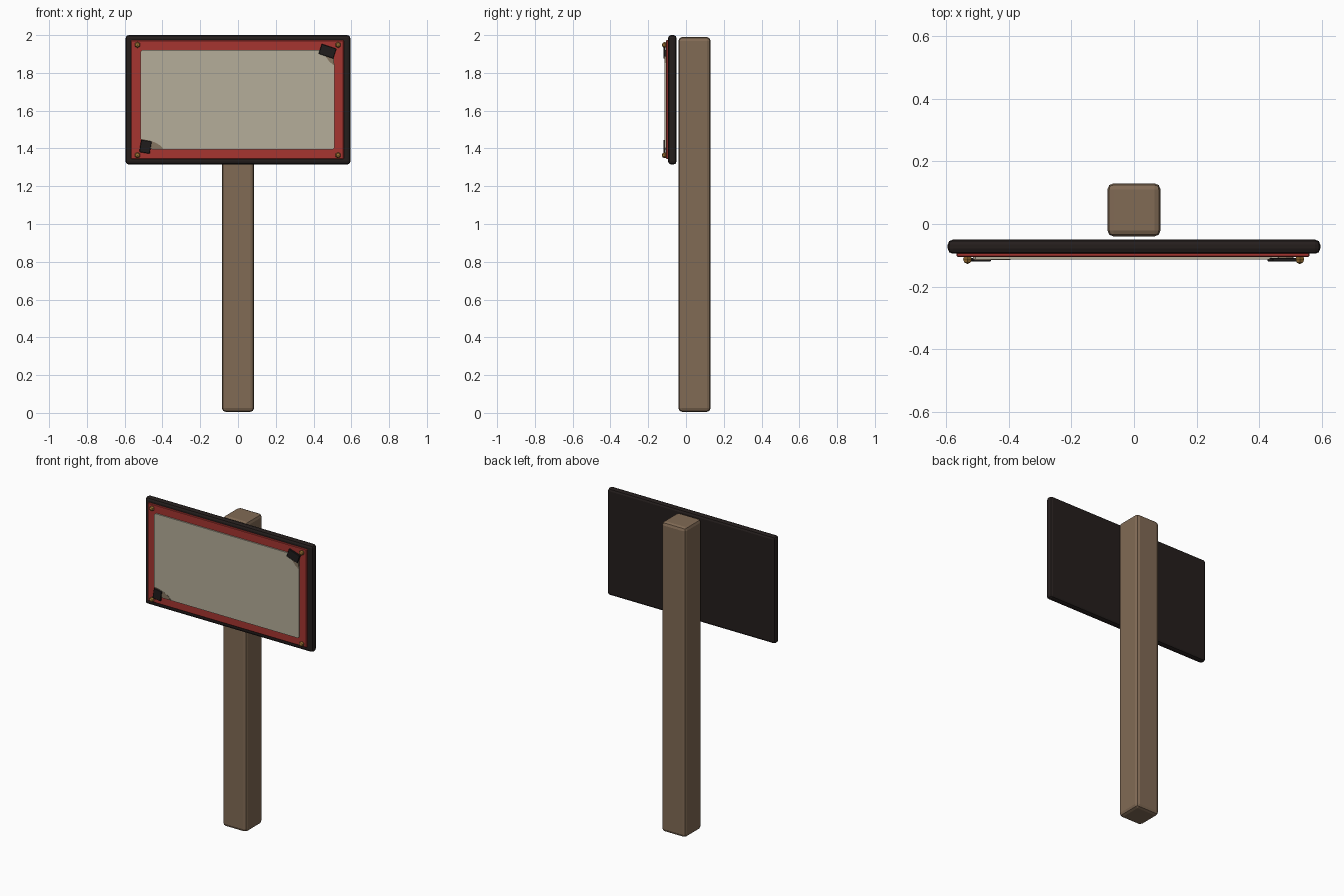
import bpy, bmesh, math
from mathutils import Matrix, Vector

if "Cube" in bpy.data.objects:
    bpy.data.objects.remove(bpy.data.objects["Cube"])


def material(name, rgb):
    m = bpy.data.materials.new(name)
    m.diffuse_color = (*rgb, 1)
    m.use_nodes = True
    m.node_tree.nodes["Principled BSDF"].inputs["Base Color"].default_value = m.diffuse_color
    return m


WOOD = material("brown wood", (0.22, 0.145, 0.09))
DARK = material("dark board", (0.018, 0.013, 0.012))
RED = material("red paint", (0.38, 0.036, 0.03))
PAPER = material("aged paper", (0.46, 0.42, 0.32))
STAIN = material("paper stain", (0.24, 0.18, 0.12))
BRASS = material("brass", (0.34, 0.17, 0.035))
TAPE = material("black tape", (0.014, 0.012, 0.012))


def finish(name, bm, mat):
    bmesh.ops.recalc_face_normals(bm, faces=bm.faces)
    mesh = bpy.data.meshes.new(name)
    bm.to_mesh(mesh)
    bm.free()
    mesh.materials.append(mat)
    ob = bpy.data.objects.new(name, mesh)
    bpy.context.collection.objects.link(ob)
    return ob


def box(name, mat, lo, hi, bevel=0.0, segments=1, turn=0.0):
    """Box between two corners, optionally bevelled and turned about the y axis."""
    lo, hi = Vector(lo), Vector(hi)
    bm = bmesh.new()
    bmesh.ops.create_cube(bm, size=1, matrix=Matrix.Diagonal((*(hi - lo), 1)))
    if bevel:
        bmesh.ops.bevel(bm, geom=bm.edges[:], offset=bevel, segments=segments,
                        profile=0.5, affect='EDGES')
    ob = finish(name, bm, mat)
    ob.location = (lo + hi) / 2
    ob.rotation_euler.y = turn
    return ob


def plate(name, mat, outline, y0, y1):
    """Flat plate from an x-z outline, between two depths."""
    bm = bmesh.new()
    face = bm.faces.new([bm.verts.new((x, y0, z)) for x, z in outline])
    new = bmesh.ops.extrude_face_region(bm, geom=[face])["geom"]
    bmesh.ops.translate(bm, vec=(0, y1 - y0, 0),
                        verts=[v for v in new if isinstance(v, bmesh.types.BMVert)])
    return finish(name, bm, mat)


# Post and backing board
box("post", WOOD, (-0.085, -0.04, 0.005), (0.085, 0.13, 1.99), 0.02, 2)
box("backing_board", DARK, (-0.595, -0.095, 1.315), (0.595, -0.05, 2.0), 0.016, 2)

# Red border behind the paper
box("red_panel", RED, (-0.567, -0.105, 1.345), (0.56, -0.09, 1.973), 0.003)

# Paper sheet with clipped corners under the tape
paper = [(-0.515, 1.45), (-0.455, 1.395), (0.502, 1.395), (0.51, 1.403),
         (0.51, 1.85), (0.46, 1.922), (-0.507, 1.922), (-0.515, 1.914)]
plate("paper_sheet", PAPER, paper, -0.113, -0.1)

# Folded, stained corners
plate("lower_left_fold", STAIN,
      [(-0.51, 1.397), (-0.395, 1.397), (-0.41, 1.415), (-0.44, 1.432),
       (-0.47, 1.442), (-0.51, 1.45)], -0.115, -0.1)
plate("upper_right_fold", STAIN,
      [(0.508, 1.84), (0.508, 1.92), (0.455, 1.92), (0.465, 1.885),
       (0.485, 1.858)], -0.115, -0.1)

# Tape strips
box("upper_tape", TAPE, (0.433, -0.12, 1.887), (0.515, -0.108, 1.942),
    0.002, turn=math.radians(18))
box("lower_tape", TAPE, (-0.518, -0.12, 1.376), (-0.462, -0.108, 1.442),
    0.002, turn=math.radians(9))

# Brass bolts in the corners
for x in (-0.532, 0.53):
    for z in (1.364, 1.948):
        bm = bmesh.new()
        bmesh.ops.create_uvsphere(bm, u_segments=6, v_segments=4, radius=0.016,
                                  matrix=Matrix.Translation((x, -0.112, z))
                                  @ Matrix.Rotation(math.pi / 2, 4, 'X'))
        finish("bolt", bm, BRASS)
